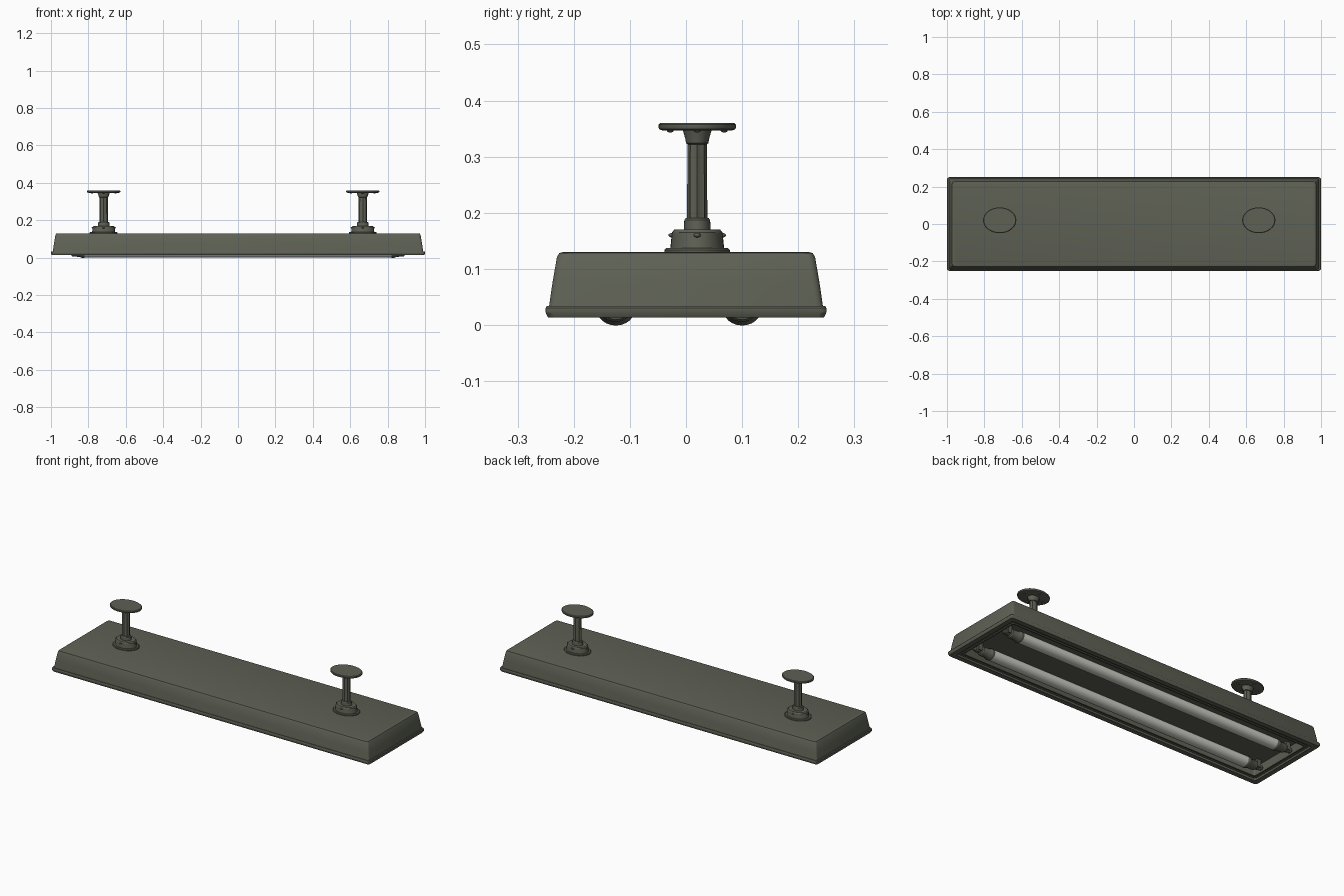
import bpy, bmesh, math

if "Cube" in bpy.data.objects:
    bpy.data.objects.remove(bpy.data.objects["Cube"])


def material(name, rgb):
    m = bpy.data.materials.new(name)
    m.diffuse_color = (*rgb, 1)
    m.use_nodes = True
    m.node_tree.nodes["Principled BSDF"].inputs["Base Color"].default_value = m.diffuse_color
    return m


METAL = material("olive grey metal", (0.112, 0.119, 0.09))
GLASS = material("pale tube glass", (0.62, 0.62, 0.57))


def loft(name, rings, mat, close=(True, True), angle=30):
    """Skin a list of equal-length point rings, capping the ends."""
    bm = bmesh.new()
    loops = [[bm.verts.new(p) for p in r] for r in rings]
    n = len(loops[0])
    for a, b in zip(loops, loops[1:]):
        for i in range(n):
            bm.faces.new((a[i], a[(i + 1) % n], b[(i + 1) % n], b[i]))
    if close[0]:
        bm.faces.new(loops[0])
    if close[1]:
        bm.faces.new(loops[-1])
    bmesh.ops.recalc_face_normals(bm, faces=bm.faces)
    me = bpy.data.meshes.new(name)
    bm.to_mesh(me)
    bm.free()
    ob = bpy.data.objects.new(name, me)
    bpy.context.collection.objects.link(ob)
    me.materials.append(mat)
    bpy.ops.object.select_all(action='DESELECT')
    bpy.context.view_layer.objects.active = ob
    ob.select_set(True)
    bpy.ops.object.shade_smooth_by_angle(angle=math.radians(angle))
    return ob


def rounded_rect(hx, hy, z, r=0.012, steps=3):
    pts = []
    for q, (sx, sy) in enumerate(((1, 1), (-1, 1), (-1, -1), (1, -1))):
        for k in range(steps + 1):
            a = math.radians(90 * (q + k / steps))
            pts.append((sx * (hx - r) + r * math.cos(a), sy * (hy - r) + r * math.sin(a), z))
    return pts


STRETCH = 1.29  # the mounts are oval, wider along x


def oval(cx, cy, r, z, n=32, flute=1.0):
    out = []
    for i in range(n):
        a = math.tau * i / n
        k = r * (flute if i % 2 else 1)
        out.append((cx + k * STRETCH * math.cos(a), cy + k * math.sin(a), z))
    return out


def turned(name, cx, cy, profile, n=32, flute=1.0):
    return loft(name, [oval(cx, cy, r, z, n, flute) for r, z in profile], METAL)


def rod(name, cy, cz, profile, mat):
    """Lengthwise part: profile is (x, radius), slightly flattened in z."""
    n = 24
    rings = [[(x, cy + r * math.cos(math.tau * i / n), cz + 0.85 * r * math.sin(math.tau * i / n))
              for i in range(n)] for x, r in profile]
    return loft(name, rings, mat)


# Housing: closed top, sloping sides, lower lip and recessed underside
loft("housing", [rounded_rect(*p) for p in (
    (0.964, 0.219, 0.130), (0.972, 0.226, 0.128), (0.976, 0.230, 0.121),
    (0.984, 0.238, 0.075), (0.990, 0.244, 0.034), (0.997, 0.248, 0.034),
    (1.000, 0.250, 0.030), (1.000, 0.250, 0.022), (0.995, 0.246, 0.013),
    (0.968, 0.219, 0.013), (0.964, 0.215, 0.022), (0.952, 0.203, 0.022),
    (0.948, 0.199, 0.018), (0.940, 0.191, 0.018), (0.935, 0.186, 0.062))], METAL)

# Tubes, with end caps, pins and sockets joining them to the recess
for row, cy in (("front", -0.125), ("back", 0.100)):
    rod(row + "_tube", cy, 0.028, ((-0.83, 0.033), (0.83, 0.033)), GLASS)
    for side, s in (("left", -1), ("right", 1)):
        rod(f"{row}_{side}_end_cap", cy, 0.028,
            [(s * x, r) for x, r in ((0.815, 0.031), (0.822, 0.034), (0.835, 0.034),
                                     (0.845, 0.028), (0.885, 0.026), (0.890, 0.022),
                                     (0.892, 0.015), (0.925, 0.015), (0.930, 0.010))], METAL)
        x = s * 0.90
        loft(f"{row}_{side}_socket",
             [[(x + 0.012 * a, cy + 0.018 * b, z) for a, b in ((1, 1), (-1, 1), (-1, -1), (1, -1))]
              for z in (0.020, 0.063)], METAL)

# Two ceiling mounts
CY = 0.020
for side, cx in (("left", -0.718), ("right", 0.667)):
    turned(side + "_mount_base", cx, CY, (
        (0.057, 0.126), (0.058, 0.130), (0.058, 0.134), (0.055, 0.137), (0.048, 0.137),
        (0.045, 0.165), (0.041, 0.170), (0.024, 0.170), (0.023, 0.187), (0.020, 0.191)))
    turned(side + "_stem", cx, CY, ((0.0180, 0.185), (0.0175, 0.330)), 16, 0.86)
    turned(side + "_stem_cup", cx, CY, (
        (0.017, 0.322), (0.020, 0.324), (0.021, 0.331), (0.025, 0.345), (0.026, 0.350)))
    turned(side + "_ceiling_plate", cx, CY, (
        (0.063, 0.347), (0.068, 0.349), (0.069, 0.352), (0.069, 0.357), (0.066, 0.360)))
    # Screws around the base and under the plate
    for i in range(4):
        a = math.tau * i / 4
        dx, dy = math.cos(a), math.sin(a)
        for part, rad, z in (("base_screw", 0.045, 0.160), ("plate_screw", 0.048, 0.347)):
            bpy.ops.mesh.primitive_uv_sphere_add(
                segments=10, ring_count=6, radius=1,
                location=(cx + rad * STRETCH * dx, CY + rad * dy, z))
            ob = bpy.context.object
            ob.name = f"{side}_{part}_{i + 1}"
            ob.scale = (0.008, 0.0065, 0.004)
            ob.data.materials.append(METAL)
            bpy.ops.object.shade_smooth()
